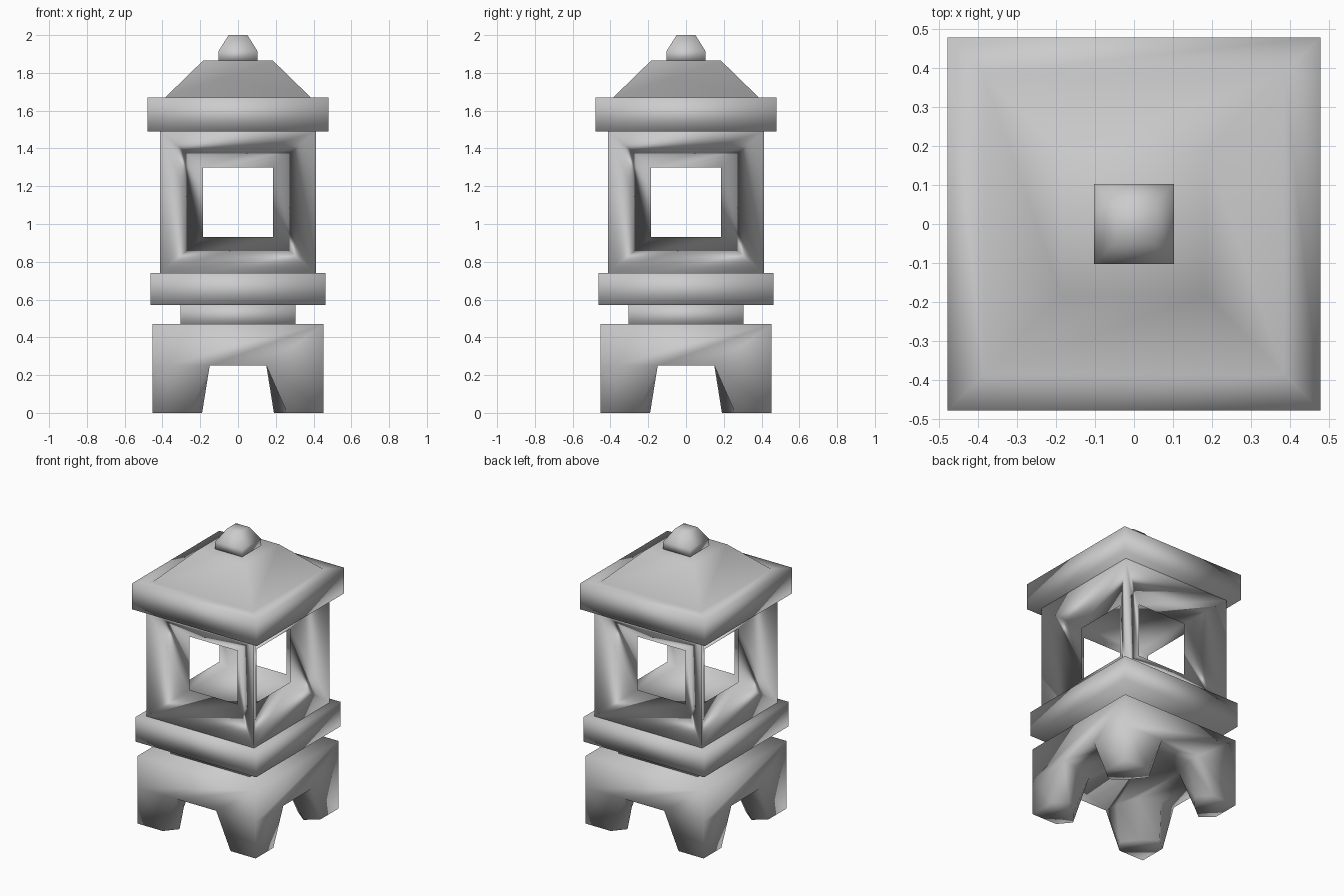
import bpy, bmesh
from math import pi
from mathutils import Matrix, Vector

if "Cube" in bpy.data.objects:
    bpy.data.objects.remove(bpy.data.objects["Cube"])


def finish(name, bm):
    bmesh.ops.remove_doubles(bm, verts=bm.verts, dist=0.0005)
    bmesh.ops.recalc_face_normals(bm, faces=bm.faces)
    me = bpy.data.meshes.new(name)
    bm.to_mesh(me)
    bm.free()
    me.polygons.foreach_set("use_smooth", [True] * len(me.polygons))
    ob = bpy.data.objects.new(name, me)
    bpy.context.collection.objects.link(ob)
    return ob


def face(bm, pts):
    return bm.faces.new([bm.verts.new(p) for p in pts])


def turned(pts, k):
    m = Matrix.Rotation(k * pi / 2, 3, 'Z')
    return [m @ Vector(p) for p in pts]


def square(h, z):
    return [(-h, -h, z), (h, -h, z), (h, h, z), (-h, h, z)]


def strip(bm, a, b):
    n = len(a)
    for i in range(n):
        j = (i + 1) % n
        face(bm, [a[i], a[j], b[j], b[i]])


def square_loft(name, rings):
    bm = bmesh.new()
    loops = [square(h, z) for h, z in rings]
    for a, b in zip(loops, loops[1:]):
        strip(bm, a, b)
    face(bm, loops[0])
    face(bm, loops[-1])
    return finish(name, bm)


# Footed base: four tapering corner legs under a slab
H, ZT, ZC = 0.453, 0.47, 0.25
foot = [(H, H), (H, .26), (.37, .19), (.27, .27), (.19, .37), (.26, H)]
hip = [(H, H), (H, .15), (.35, .15), (.2, .2), (.15, .35), (.15, H)]
foot = [(x, y, 0) for x, y in foot]
hip = [(x, y, ZC) for x, y in hip]
bm = bmesh.new()
ceiling = []
for k in range(4):
    f, h = turned(foot, k), turned(hip, k)
    strip(bm, f, h)
    face(bm, f)
    ceiling += h[1:]
    face(bm, turned([(-H, -H, ZT), (H, -H, ZT), (H, -H, ZC), (.15, -H, ZC),
                     (-.15, -H, ZC), (-H, -H, ZC)], k))
face(bm, ceiling)
face(bm, square(H, ZT))
finish("footed_base", bm)

# Neck and platform
square_loft("neck", [(.305, .46), (.305, .575)])
square_loft("platform", [(.463, .57), (.463, .74)])

# Light chamber: four funnel-shaped windows around a hollow core
bm = bmesh.new()


def frame(h, d, z0, z1):
    return [(-h, -d, z0), (h, -d, z0), (h, -d, z1), (-h, -d, z1)]


outer = frame(.413, .413, .74, 1.49)
window = frame(.185, .27, .93, 1.30)
inner = frame(.262, .262, .86, 1.37)
for k in range(4):
    o, w, i = (turned(p, k) for p in (outer, window, inner))
    strip(bm, o, w)
    strip(bm, w, i)
for h, z in ((.413, .74), (.413, 1.49), (.262, .86), (.262, 1.37)):
    face(bm, square(h, z))
finish("light_chamber", bm)

# Roof and finial
square_loft("roof", [(.478, 1.49), (.478, 1.67), (.385, 1.67), (.185, 1.865)])
square_loft("finial", [(.103, 1.86), (.103, 1.915), (.05, 2.0)])
